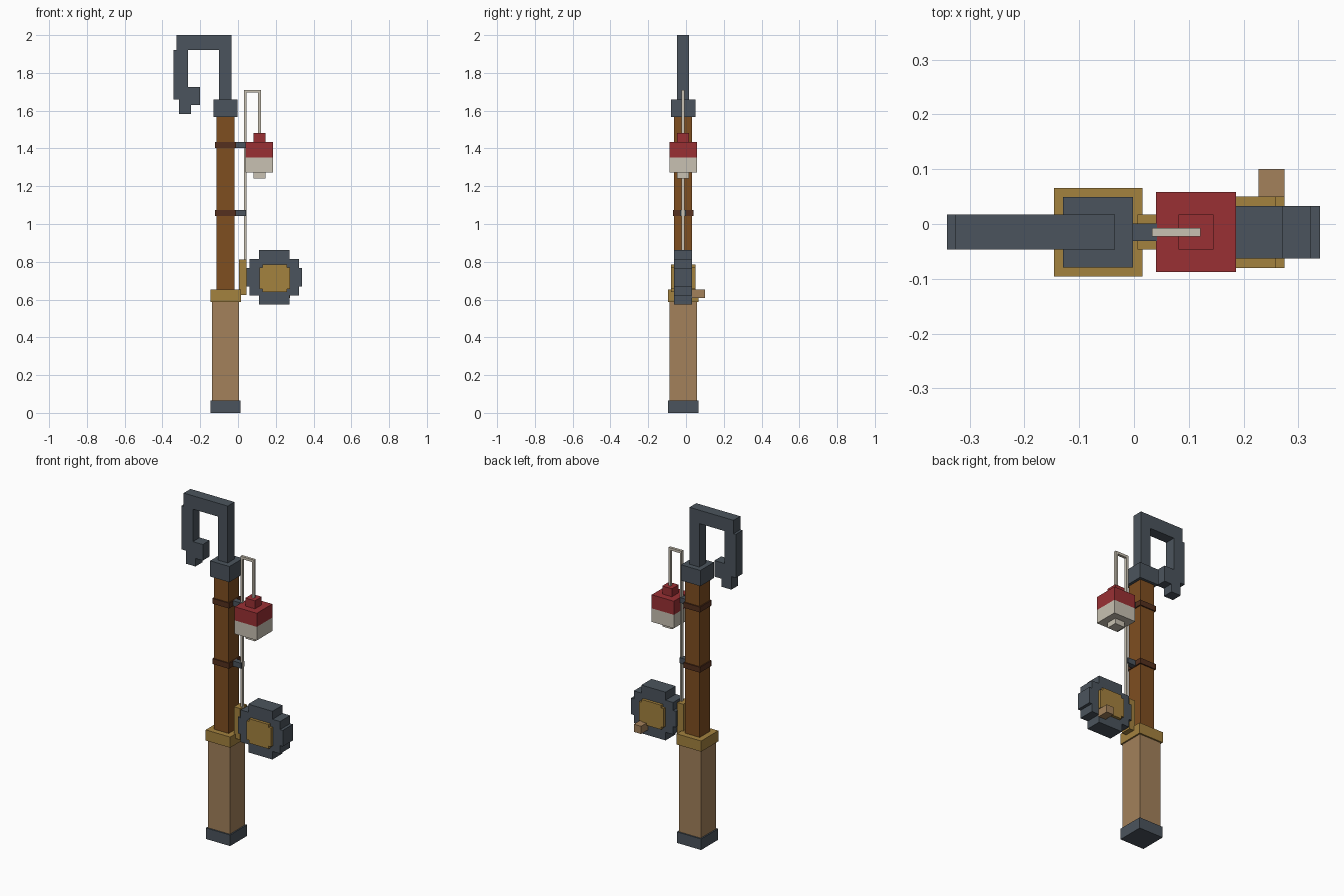
import bpy
import bmesh

cube = bpy.data.objects.get("Cube")
if cube:
    bpy.data.objects.remove(cube, do_unlink=True)


def material(name, hex_code):
    srgb = [int(hex_code[i:i + 2], 16) / 255 for i in (0, 2, 4)]
    colour = [((c + 0.055) / 1.055) ** 2.4 for c in srgb] + [1]
    mat = bpy.data.materials.new(name)
    mat.use_nodes = True
    mat.diffuse_color = colour
    bsdf = mat.node_tree.nodes["Principled BSDF"]
    bsdf.inputs["Base Color"].default_value = colour
    bsdf.inputs["Roughness"].default_value = 0.8
    return mat


slate = material("slate metal", "4B545D")
gold = material("dull gold", "A4823F")
tan = material("tan grip", "A3815B")
wood = material("brown wood", "7F4E20")
binding = material("dark binding", "55301E")
red = material("float red", "9A3034")
cream = material("line cream", "C8C1B2")

CY = -0.015          # depth centre shared by the whole rod
POLE = -0.0655       # x centre of the pole


def prism(name, outline, half_depth, mat, y=CY):
    """Extrude an outline of (x, z) points along y."""
    bm = bmesh.new()
    face = bm.faces.new([bm.verts.new((x, y - half_depth, z)) for x, z in outline])
    moved = bmesh.ops.extrude_face_region(bm, geom=[face])["geom"]
    verts = [g for g in moved if isinstance(g, bmesh.types.BMVert)]
    bmesh.ops.translate(bm, verts=verts, vec=(0, 2 * half_depth, 0))
    bmesh.ops.recalc_face_normals(bm, faces=bm.faces)
    mesh = bpy.data.meshes.new(name)
    bm.to_mesh(mesh)
    bm.free()
    mesh.materials.append(mat)
    obj = bpy.data.objects.new(name, mesh)
    bpy.context.collection.objects.link(obj)
    return obj


def box(name, x0, x1, z0, z1, half_depth, mat, y=CY):
    return prism(name, [(x0, z0), (x1, z0), (x1, z1), (x0, z1)], half_depth, mat, y)


def square_post(name, half, z0, z1, mat, x=POLE):
    return box(name, x - half, x + half, z0, z1, half, mat)


def stepped_disc(name, cx, cz, quarter, half_depth, mat):
    """Mirror a quarter staircase into a blocky disc."""
    ring = []
    for sx, sz in ((1, 1), (-1, 1), (-1, -1), (1, -1)):
        part = [(cx + sx * x, cz + sz * z) for x, z in quarter]
        ring += part if sx * sz > 0 else part[::-1]
    return prism(name, ring, half_depth, mat)


# Pole, from the butt to the tip
square_post("butt_cap", 0.080, 0, 0.066, slate)
square_post("grip", 0.072, 0.066, 0.588, tan)
square_post("grip_collar", 0.081, 0.588, 0.652, gold)
square_post("pole", 0.048, 0.652, 1.566, wood)
square_post("tip_socket", 0.064, 1.566, 1.66, slate)

# Bindings with their line guides
for label, z in (("lower", 1.059), ("upper", 1.419)):
    square_post(label + "_binding", 0.055, z - 0.016, z + 0.016, binding)
    box(label + "_line_guide", POLE + 0.055, 0.042, z - 0.016, z + 0.016, 0.016, slate)

# Hook at the tip
prism("tip_hook", [
    (-0.035, 1.66), (-0.035, 2.0), (-0.326, 2.0), (-0.326, 1.92),
    (-0.341, 1.92), (-0.341, 1.66), (-0.312, 1.66), (-0.312, 1.582),
    (-0.248, 1.582), (-0.248, 1.63), (-0.2, 1.63), (-0.2, 1.726),
    (-0.265, 1.726), (-0.265, 1.92), (-0.1, 1.92), (-0.1, 1.66)], 0.032, slate)

# Line running up from the reel and down to the float
prism("fishing_line", [
    (0.033, 0.80), (0.046, 0.80), (0.046, 1.695), (0.107, 1.695),
    (0.107, 1.47), (0.121, 1.47), (0.121, 1.71), (0.033, 1.71)], 0.008, cream)

# Float
FLOAT = 0.113
square_post("float_bottom_nub", 0.032, 1.24, 1.272, cream, FLOAT)
square_post("float_lower_half", 0.073, 1.272, 1.353, cream, FLOAT)
square_post("float_upper_half", 0.073, 1.353, 1.434, red, FLOAT)
square_post("float_top_nub", 0.032, 1.434, 1.482, red, FLOAT)

# Reel with its bracket, hub and crank knob
box("reel_bracket", 0.006, 0.046, 0.625, 0.812, 0.032, gold)
stepped_disc("reel_drum", 0.192, 0.718, [
    (0.148, 0.048), (0.13, 0.048), (0.13, 0.096),
    (0.08, 0.096), (0.08, 0.144)], 0.048, slate)
stepped_disc("reel_hub", 0.194, 0.713, [
    (0.081, 0.056), (0.065, 0.056), (0.065, 0.073)], 0.065, gold)
box("crank_knob", 0.227, 0.275, 0.607, 0.653, 0.034, tan, y=0.066)
